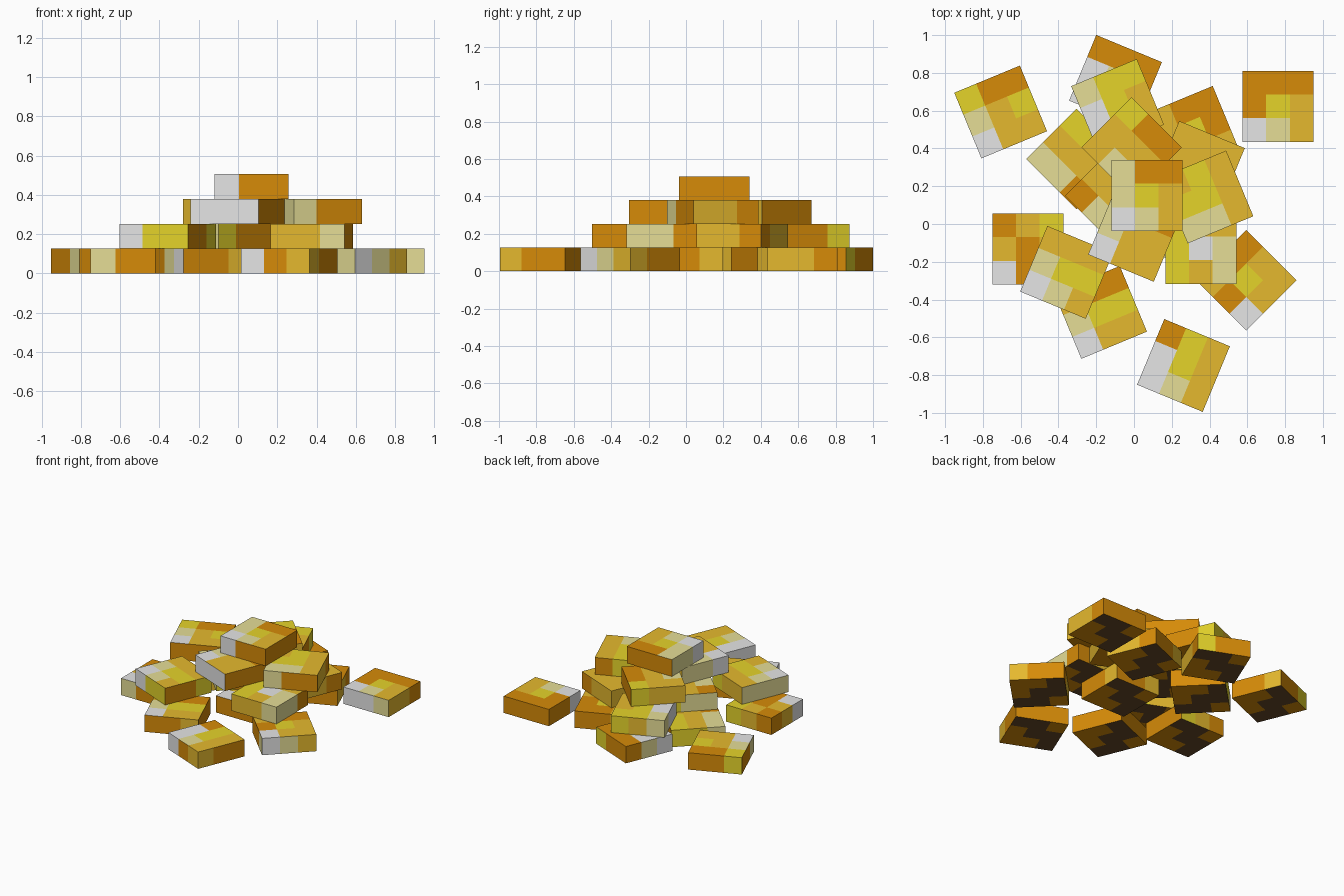
import bpy, bmesh, math
from mathutils import Vector

cube = bpy.data.objects.get("Cube")
if cube:
    bpy.data.objects.remove(cube, do_unlink=True)

SIZE, HEIGHT = 0.376, 0.1265


def linear(c):
    c /= 255
    return c / 12.92 if c <= 0.04045 else ((c + 0.055) / 1.055) ** 2.4


# One material per colour, keyed by a letter
PALETTE = {
    "o": ("orange", (214, 139, 8)),
    "g": ("gold", (229, 185, 46)),
    "y": ("yellow", (229, 212, 42)),
    "p": ("pale_gold", (230, 222, 150)),
    "w": ("light_grey", (230, 230, 230)),
    "d": ("dark_brown", (102, 73, 40)),
}
KEYS = list(PALETTE)
MATERIALS = []
for name, rgb in PALETTE.values():
    mat = bpy.data.materials.new(name)
    col = (*[linear(c) for c in rgb], 1)
    mat.use_nodes = True
    mat.diffuse_color = col
    bsdf = mat.node_tree.nodes["Principled BSDF"]
    bsdf.inputs["Base Color"].default_value = col
    bsdf.inputs["Roughness"].default_value = 0.8
    MATERIALS.append(mat)

# Underside patches, same for every block: rows from back to front
UNDER = "odd ddo doo".split()


def letter(face, top, sides):
    """Colour letter of a face from its direction and its place in the 3 x 3 grid."""
    n, c = face.normal, face.calc_center_median()
    col, row = (min(2, max(0, int((v / SIZE + 0.5) * 3))) for v in (c.x, c.y))
    if n.z > 0.5:
        return top[2 - row][col]
    if n.z < -0.5:
        return UNDER[2 - row][col]
    if n.y < -0.5:
        return sides[0][col]
    if n.x > 0.5:
        return sides[1][row]
    if n.y > 0.5:
        return sides[2][2 - col]
    return sides[3][2 - row]


def block(name, x, y, layer, angle, top, sides):
    bm = bmesh.new()
    bmesh.ops.create_cube(bm, size=1)
    bmesh.ops.scale(bm, vec=(SIZE, SIZE, HEIGHT), verts=bm.verts)
    # Cut into a 3 x 3 grid seen from above
    for axis in (Vector((1, 0, 0)), Vector((0, 1, 0))):
        for s in (-1, 1):
            bmesh.ops.bisect_plane(bm, geom=bm.verts[:] + bm.edges[:] + bm.faces[:],
                                   plane_co=axis * s * SIZE / 6, plane_no=axis)
    bm.normal_update()
    top, sides = top.split(), sides.split()
    for f in bm.faces:
        f.material_index = KEYS.index(letter(f, top, sides))
    mesh = bpy.data.meshes.new(name)
    bm.to_mesh(mesh)
    bm.free()
    for mat in MATERIALS:
        mesh.materials.append(mat)
    ob = bpy.data.objects.new(name, mesh)
    ob.location = (x, y, (layer + 0.5) * HEIGHT)
    ob.rotation_euler.z = math.radians(angle)
    bpy.context.collection.objects.link(ob)


# x, y, layer, angle, top rows back to front, sides going round: front, right, back, left
BLOCKS = [
    # bottom layer
    (0.762, 0.623, 0, 0, "ooo oyg wpg", "wwp ggo ooo oow"),
    (-0.706, 0.593, 0, 22.5, "yoo pgy wgg", "ooo oog ooy oop"),
    (-0.098, 0.755, 0, -22.5, "ooo wpo wpg", "pgg ggo yoo opw"),
    (0.315, 0.485, 0, 22.5, "goo gyo ggg", "ooo ggo oog ggg"),
    (-0.304, 0.344, 0, 45, "pgy pgy ogg", "ggg ooo yyp ppo"),
    (-0.562, -0.132, 0, 0, "ogy gog wop", "poo ooo ygo ogw"),
    (-0.177, -0.468, 0, 22.5, "goo pyy wgg", "oog ooo ooo opw"),
    (0.262, -0.749, 0, -22.5, "oyg wyg wpg", "wog goo ooo oww"),
    (0.595, -0.298, 0, 45, "goo oyg wgg", "wpg goo ogg oop"),
    (0.130, 0.010, 0, 0, "ogg gyg wpg", "ooo oog oog oow"),
    # second layer
    (0.341, 0.300, 1, -22.5, "ggg ggg ggg", "ggg ggo ogg ggg"),
    (-0.087, 0.628, 1, 22.5, "pyy wyg wgg", "wgg ooy ygp pww"),
    (-0.357, -0.256, 1, -22.5, "ggg pyy wpg", "wyy ooy ygg ppp"),
    (0.354, -0.129, 1, 0, "ygg ywp ygp", "ggp ppo ogy yyg"),
    (-0.100, 0.150, 1, 45, "ogy pgg pgo", "yoo ogg ypp opp"),
    # third layer
    (-0.013, 0.406, 2, 45, "ggy pgo pgo", "pgg ooo ygg gpp"),
    (0.386, 0.143, 2, 22.5, "gyg yyg ppg", "poo ggo oyg yyp"),
    (0.003, -0.060, 2, -22.5, "pyo pgg wgg", "www ooo oog ppw"),
    # top block
    (0.068, 0.151, 3, 0, "poo pyg wpg", "woo ooo ooo ppw"),
]
for i, spec in enumerate(BLOCKS, 1):
    block(f"gold_block_{i:02d}", *spec)
